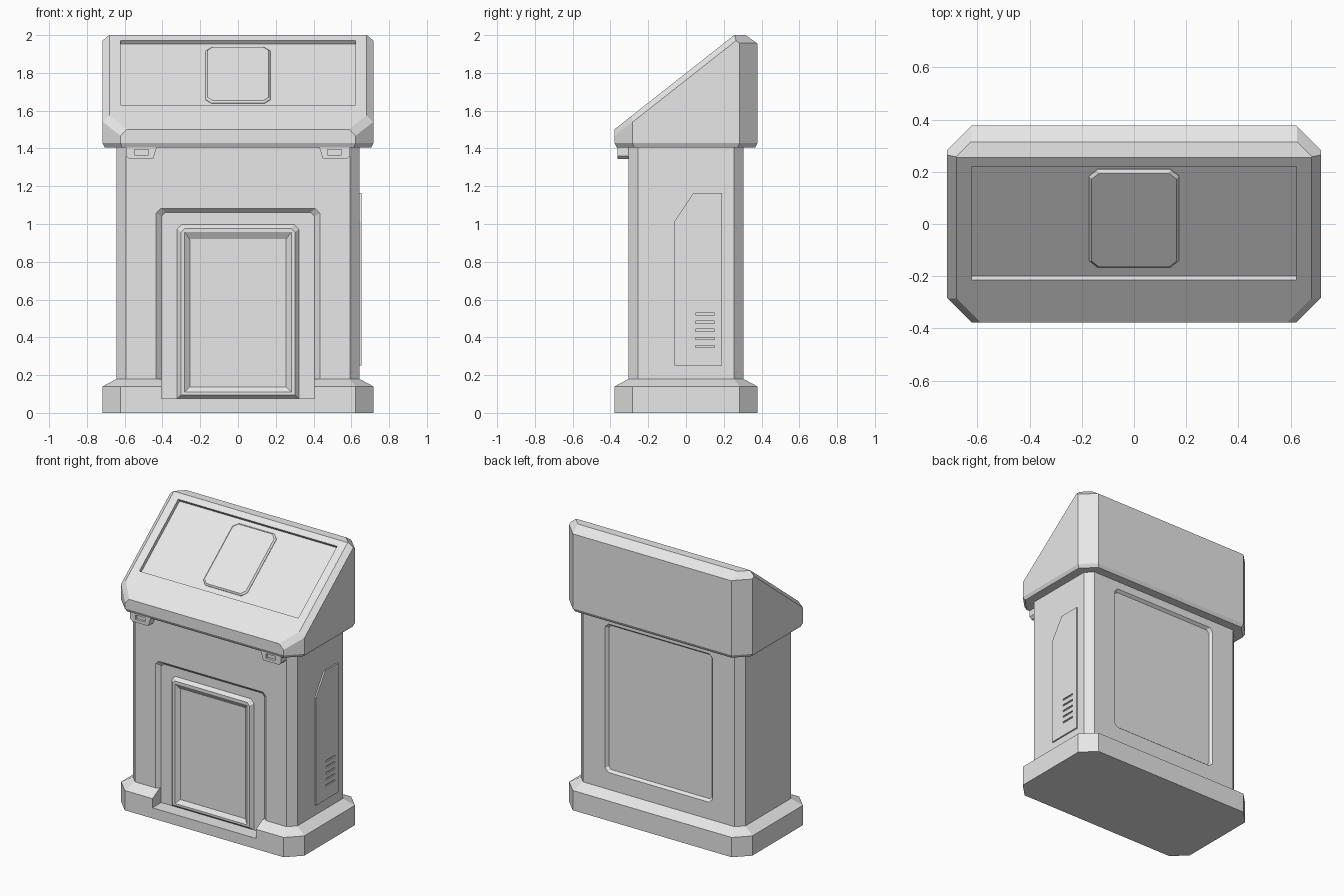
import bpy, bmesh, math
from mathutils import Vector

if "Cube" in bpy.data.objects:
    bpy.data.objects.remove(bpy.data.objects["Cube"])

grey = bpy.data.materials.new("light_grey")
grey.use_nodes = True
grey.diffuse_color = (0.8, 0.8, 0.8, 1)
grey.node_tree.nodes["Principled BSDF"].inputs["Base Color"].default_value = (0.8, 0.8, 0.8, 1)


def outline(a0, a1, b0, b1, top=0.0, low=0.0):
    """Rectangle with cut corners: top for the upper pair, low for the lower pair."""
    return [(a0 + low, b0), (a1 - low, b0), (a1, b0 + low), (a1, b1 - top),
            (a1 - top, b1), (a0 + top, b1), (a0, b1 - top), (a0, b0 + low)]


# Ways to place a flat outline in space at a given depth
SLOPE = math.atan2(0.5, 0.635)
COS, SIN = math.cos(SLOPE), math.sin(SLOPE)
DESK_Z = 1.799


def flat(a, b, d):
    return (a, b, d)


def upright(a, b, d):
    return (a, d, b)


def sideways(a, b, d):
    return (d, a, b)


def on_desk(a, b, d):
    return (a, b * COS - d * SIN, DESK_Z + b * SIN + d * COS)


def loft(name, place, rings, planes=()):
    """Skin a stack of (outline, depth) rings, then trim by (point, normal) planes."""
    bm = bmesh.new()
    loops = [[bm.verts.new(place(a, b, d)) for a, b in pts] for pts, d in rings]
    for lo, hi in zip(loops, loops[1:]):
        n = len(lo)
        for i in range(n):
            j = (i + 1) % n
            bm.faces.new((lo[i], lo[j], hi[j], hi[i]))
    bm.faces.new(loops[0][::-1])
    bm.faces.new(loops[-1])
    bmesh.ops.remove_doubles(bm, verts=bm.verts[:], dist=1e-5)
    for point, normal in planes:
        cut = bmesh.ops.bisect_plane(
            bm, geom=bm.verts[:] + bm.edges[:] + bm.faces[:], dist=1e-5,
            plane_co=point, plane_no=Vector(normal).normalized(), clear_outer=True)
        edges = [e for e in cut["geom_cut"] if isinstance(e, bmesh.types.BMEdge)]
        bmesh.ops.holes_fill(bm, edges=[e for e in edges if e.is_boundary], sides=0)
    bmesh.ops.recalc_face_normals(bm, faces=bm.faces[:])
    mesh = bpy.data.meshes.new(name)
    bm.to_mesh(mesh)
    bm.free()
    mesh.materials.append(grey)
    obj = bpy.data.objects.new(name, mesh)
    bpy.context.collection.objects.link(obj)
    return obj


def carve(obj, cutter):
    mod = obj.modifiers.new("carve", "BOOLEAN")
    mod.operation = "DIFFERENCE"
    mod.solver = "EXACT"
    mod.object = cutter
    cutter.hide_render = True
    cutter.hide_set(True)
    bpy.context.view_layer.objects.active = obj
    bpy.ops.object.modifier_apply(modifier=mod.name)
    bpy.data.objects.remove(cutter)


def octagon(x, y, c):
    return outline(-x, x, -y, y, c, c)


# Plinth with sloped shoulder and a notch at the front
base = loft("base", flat, [(octagon(0.717, 0.378, 0.095), 0),
                           (octagon(0.717, 0.378, 0.095), 0.14),
                           (octagon(0.643, 0.304, 0.05), 0.18)])
notch = outline(-0.405, 0.405, 0.075, 0.4)
carve(base, loft("notch_cutter", upright, [(notch, -0.6), (notch, -0.28)]))

# Cabinet body
body = loft("body", flat, [(octagon(0.643, 0.304, 0.05), 0.02),
                           (octagon(0.643, 0.304, 0.05), 1.42)])

# Bevelled front alcove
wide = outline(-0.433, 0.433, 0.075, 1.083, 0.025)
narrow = outline(-0.405, 0.405, 0.075, 1.06, 0.02)
carve(body, loft("alcove_cutter", upright,
                 [(wide, -0.6), (wide, -0.304), (narrow, -0.28)]))

# Recessed back panel
wide = outline(-0.42, 0.42, 0.30, 1.35, 0.025, 0.025)
narrow = outline(-0.405, 0.405, 0.315, 1.335, 0.02, 0.02)
carve(body, loft("back_cutter", upright,
                 [(wide, 0.6), (wide, 0.304), (narrow, 0.285)]))

# Raised front door with a sunken centre
loft("front_door", upright, [
    (outline(-0.322, 0.322, 0.075, 0.997, 0.025), -0.27),
    (outline(-0.322, 0.322, 0.075, 0.997, 0.025), -0.28),
    (outline(-0.302, 0.302, 0.095, 0.977, 0.02), -0.303),
    (outline(-0.283, 0.283, 0.11, 0.957), -0.303),
    (outline(-0.255, 0.255, 0.137, 0.92), -0.281)])

# Vented hatch on the left side
hatch_shape = [(-0.06, 0.252), (0.19, 0.252), (0.19, 1.165), (0.04, 1.165), (-0.06, 1.015)]
hatch = loft("side_hatch", sideways, [(hatch_shape, 0.635), (hatch_shape, 0.653)])
for i in range(5):
    z = 0.345 + i * 0.043
    slot = outline(0.05, 0.15, z, z + 0.012)
    carve(hatch, loft("vent_cutter", sideways, [(slot, 0.644), (slot, 0.7)]))

# Sloped console head, trimmed to its sloping top and bevels
ridge = (0, 0.255, 2.0)
trims = [(ridge, (0, -SIN, COS)), ((0, 0.315, 2.0), (0, 0.7, 1))]
tilt = -math.tan(SLOPE)
for s in (1, -1):
    trims += [((s * 0.68, 0.255, 2.0), (s, tilt, 1)),
              ((s * 0.585, -0.38, 1.5), (s, tilt - 1, 1)),
              ((s * 0.625, 0.315, 2.0), (s * 0.7, 0.7, 1))]
head = loft("console_head", flat, [(octagon(0.705, 0.366, 0.092), 1.405),
                                   (octagon(0.717, 0.378, 0.095), 1.428),
                                   (octagon(0.717, 0.378, 0.095), 2.0)], trims)

# Sunken desk surface
desk = outline(-0.622, 0.622, -0.273, 0.28)
carve(head, loft("desk_cutter", on_desk, [(desk, -0.025), (desk, 0.2)]))

# Raised pad on the desk
loft("desk_pad", on_desk, [
    (outline(-0.172, 0.172, -0.229, 0.248, 0.032, 0.032), -0.03),
    (outline(-0.172, 0.172, -0.229, 0.248, 0.032, 0.032), -0.022),
    (outline(-0.162, 0.162, -0.219, 0.238, 0.028, 0.028), -0.012)])

# Slotted brackets below the front edge of the head
for side, s in (("left", 1), ("right", -1)):
    shape = [(s * 0.43, 1.42), (s * 0.43, 1.405), (s * 0.45, 1.343),
             (s * 0.575, 1.343), (s * 0.592, 1.36), (s * 0.592, 1.42)]
    bracket = loft(side + "_bracket", upright, [(shape, -0.362), (shape, -0.295)])
    slot = outline(s * 0.511 - 0.037, s * 0.511 + 0.037, 1.364, 1.394)
    carve(bracket, loft("slot_cutter", upright, [(slot, -0.5), (slot, -0.345)]))
